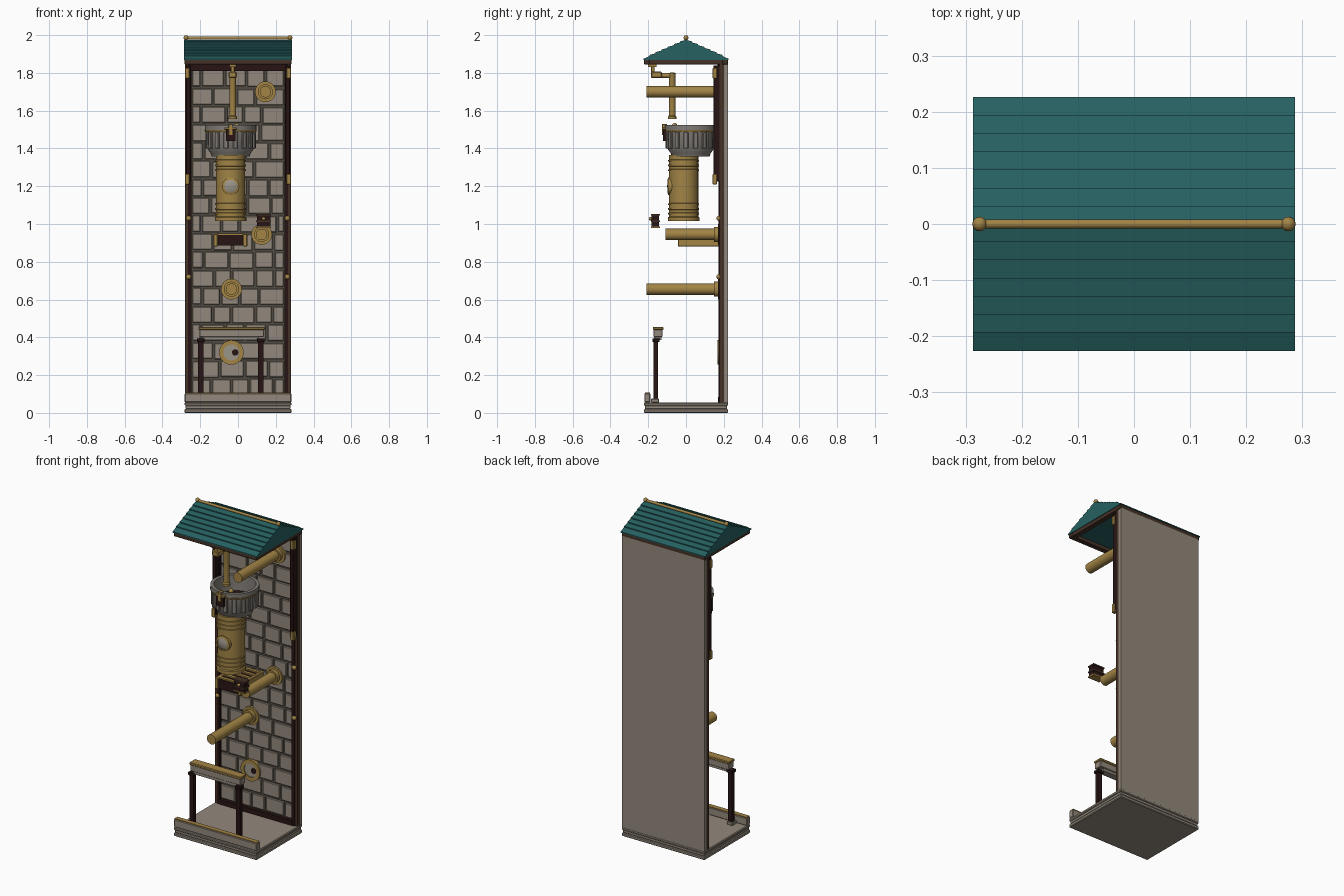
import bpy, bmesh, math, random
from mathutils import Matrix, Vector

random.seed(4)
cube = bpy.data.objects.get("Cube")
if cube:
    bpy.data.objects.remove(cube, do_unlink=True)


def material(name, r, g, b):
    m = bpy.data.materials.new(name)
    m.use_nodes = True
    m.diffuse_color = (r, g, b, 1)
    m.node_tree.nodes["Principled BSDF"].inputs["Base Color"].default_value = (r, g, b, 1)
    return m


BRASS = material("brass", 0.36, 0.23, 0.06)
TEAL = material("teal_roof", 0.02, 0.12, 0.12)
STONE = material("warm_stone", 0.29, 0.25, 0.20)
MORTAR = material("dark_mortar", 0.08, 0.068, 0.052)
DARK = material("dark_wood", 0.022, 0.007, 0.007)
BROWN = material("brown_wood", 0.06, 0.032, 0.02)
METAL = material("grey_metal", 0.22, 0.20, 0.18)
GLASS = material("pale_glass", 0.33, 0.30, 0.25)


def finish(name, bm, mat, smooth=False):
    bmesh.ops.recalc_face_normals(bm, faces=bm.faces)
    me = bpy.data.meshes.new(name)
    bm.to_mesh(me)
    bm.free()
    me.materials.append(mat)
    ob = bpy.data.objects.new(name, me)
    bpy.context.collection.objects.link(ob)
    if smooth:
        bpy.ops.object.select_all(action="DESELECT")
        ob.select_set(True)
        bpy.context.view_layer.objects.active = ob
        bpy.ops.object.shade_smooth_by_angle(angle=math.radians(35))
    return ob


def add_box(bm, x, y, z):
    size = [b - a for a, b in (x, y, z)]
    mid = [(a + b) / 2 for a, b in (x, y, z)]
    bmesh.ops.create_cube(bm, size=1, matrix=Matrix.Translation(mid) @ Matrix.Diagonal((*size, 1)))


def box(name, x, y, z, mat, bevel=0):
    bm = bmesh.new()
    add_box(bm, x, y, z)
    if bevel:
        bmesh.ops.bevel(bm, geom=bm.edges[:], offset=bevel, segments=1, affect="EDGES")
    return finish(name, bm, mat)


def mirrored(name, x, y, z, mat, bevel=0):
    box("left_" + name, x, y, z, mat, bevel)
    box("right_" + name, (-x[1], -x[0]), y, z, mat, bevel)


def lathe(name, profile, at, mat, axis="Z", n=32):
    """Spin (radius, height) points around an axis through a point."""
    turn = {"Z": Matrix(), "Y": Matrix.Rotation(-math.pi / 2, 4, "X"),
            "X": Matrix.Rotation(math.pi / 2, 4, "Y")}[axis]
    bm = bmesh.new()
    vs = [bm.verts.new((r, 0, h)) for r, h in profile]
    es = [bm.edges.new(p) for p in zip(vs, vs[1:])]
    bmesh.ops.spin(bm, geom=vs + es, cent=(0, 0, 0), axis=(0, 0, 1), angle=2 * math.pi, steps=n)
    bmesh.ops.remove_doubles(bm, verts=bm.verts, dist=1e-5)
    bmesh.ops.transform(bm, matrix=Matrix.Translation(at) @ turn, verts=bm.verts)
    return finish(name, bm, mat, True)


def rod(name, r, h, at, mat, axis="Z", n=24):
    return lathe(name, [(0, 0), (r, 0), (r, h), (0, h)], at, mat, axis, n)


def ball(name, r, at, mat=BRASS):
    bm = bmesh.new()
    bmesh.ops.create_uvsphere(bm, u_segments=16, v_segments=8, radius=r, matrix=Matrix.Translation(at))
    return finish(name, bm, mat, True)


# Stepped base and front kerb
box("base_plinth", (-.283, .283), (-.223, .223), (0, .02), STONE, .004)
box("base_middle", (-.278, .278), (-.218, .218), (.02, .04), STONE, .004)
box("base_floor", (-.283, .283), (-.223, .223), (.038, .055), STONE, .004)
box("front_kerb", (-.283, .283), (-.221, -.188), (.055, .103), STONE, .004)
box("kerb_cap", (-.28, .28), (-.218, -.19), (.102, .107), BRASS)

# Back wall with mortar plane and bricks in staggered rows
box("back_wall", (-.28, .28), (.198, .222), (.05, 1.85), STONE)
box("mortar_plane", (-.25, .25), (.19, .199), (.055, 1.85), MORTAR)
bm = bmesh.new()
rows, gap, left, right = 18, .012, -.248, .248
row_height = 1.73 / rows
for i in range(rows):
    z = .085 + i * row_height
    x = left
    width = random.uniform(.05, .075) if i % 2 else random.uniform(.1, .125)
    while x < right - .02:
        end = min(x + width, right)
        if right - end < .035:
            end = right
        drop = random.uniform(0, .01)
        add_box(bm, (x + gap / 2, end - gap / 2), (.179, .192),
                (z + gap / 2 + drop / 2, z + row_height - gap / 2 + drop / 2))
        x, width = end, random.uniform(.09, .135)
bmesh.ops.bevel(bm, geom=bm.edges[:], offset=.003, segments=1, affect="EDGES")
finish("wall_bricks", bm, STONE)

# Timber frame around the wall
mirrored("outer_post", (.262, .281), (.178, .2), (.055, 1.85), BROWN)
mirrored("inner_post", (.245, .264), (.172, .196), (.055, 1.85), DARK)
mirrored("upper_post", (.252, .276), (.145, .185), (1.225, 1.84), DARK, .003)
box("top_rail", (-.25, .25), (.168, .196), (1.81, 1.85), DARK)
box("bottom_rail", (-.25, .25), (.17, .196), (.055, .085), DARK)
for z in (1.21, 1.77):
    mirrored("post_bracket", (.257, .28), (.141, .165), (z, z + .055), BRASS, .003)
for side in (-1, 1):
    for z in (.72, 1.03):
        ball("post_stud", .014, (side * .261, .175, z))

# Roof: eave frame, stepped boards and ridge rod
for s, label in ((1, "back"), (-1, "front")):
    a, b = sorted((s * .222, s * .192))
    box(label + "_eave", (-.284, .284), (a, b), (1.845, 1.875), BROWN, .003)
mirrored("side_eave", (.252, .283), (-.2, .2), (1.845, 1.874), BROWN, .003)
boards = 7
half = []
for i in range(boards):
    t0, t1 = i / boards, (i + 1) / boards
    half += [(.226 * (1 - t0), 1.874 + .1 * t0 + (.007 if i else 0)),
             (.226 * (1 - t1), 1.874 + .1 * t1 + .001)]
half = [(.226, 1.868)] + half
outline = half + [(-y, z) for y, z in reversed(half[:-1])]
bm = bmesh.new()
face = bm.faces.new([bm.verts.new((-.287, y, z)) for y, z in outline])
ext = bmesh.ops.extrude_face_region(bm, geom=[face])
bmesh.ops.translate(bm, vec=(.574, 0, 0), verts=[v for v in ext["geom"] if isinstance(v, bmesh.types.BMVert)])
finish("roof_boards", bm, TEAL)
rod("ridge_rod", .008, .56, (-.28, 0, 1.984), BRASS, "X", 16)
for s in (-1, 1):
    ball("ridge_finial", .013, (s * .275, 0, 1.986))

# Wall pipes with flanges
for x, z, front in ((.145, 1.70, -.21), (.125, .945, -.108), (-.035, .655, -.21)):
    rod("wall_pipe", .03, .19 - front, (x, front, z), BRASS, "Y")
    rod("pipe_flange", .055, .02, (x, .17, z), BRASS, "Y")
    rod("pipe_collar", .04, .035, (x, .148, z), BRASS, "Y")

# Low wall port
lathe("port_ring", [(.042, 0), (.065, 0), (.065, .025), (.042, .025), (.042, 0)], (-.035, .168, .32), BRASS, "Y")
rod("port_glass", .043, .012, (-.035, .174, .32), GLASS, "Y")
rod("port_opening", .017, .004, (-.015, .171, .32), DARK, "Y")

# Raised counter on two legs
for x in (-.197, .121):
    box("counter_leg", (x - .014, x + .014), (-.172, -.148), (.055, .395), DARK)
    box("leg_foot", (x - .02, x + .02), (-.185, -.142), (.055, .075), STONE, .003)
    box("leg_cap", (x - .02, x + .02), (-.178, -.14), (.375, .395), DARK, .003)
box("counter_underside", (-.185, .11), (-.17, -.13), (.387, .405), STONE)
box("counter_body", (-.205, .138), (-.172, -.124), (.402, .442), STONE, .003)
box("counter_top", (-.21, .142), (-.176, -.12), (.44, .455), BRASS, .003)

# Shelf under the tank
box("shelf_box", (-.108, .032), (-.035, .185), (.885, .942), DARK)
for x in (-.118, .038):
    box("shelf_side", (x - .011, x + .011), (-.042, .185), (.88, .948), BRASS, .003)
for i in range(5):
    y = -.03 + i * .045
    box("shelf_slat", (-.11, .034), (y, y + .02), (.94, .95), BRASS)

# Small lantern box
box("lantern_body", (.1, .172), (-.182, -.142), (.985, 1.05), DARK)
for z in (.98, 1.01, 1.045):
    box("lantern_band", (.096, .176), (-.186, -.138), (z, z + .008), BROWN if z > 1 else BRASS)
ball("lantern_knob", .01, (.136, -.187, 1.028))

# Banded brass tank with round window
tank = (-.039, -.012, 0)
lathe("tank", [(0, 1.015), (.083, 1.015), (.083, 1.035), (.077, 1.04), (.077, 1.365), (0, 1.365)], tank, BRASS)
for z in (1.055, 1.08, 1.105, 1.285, 1.31, 1.335):
    lathe("tank_band", [(.075, z - .006), (.082, z - .004), (.082, z + .004), (.075, z + .006)], tank, BRASS)
lathe("window_ring", [(.034, 0), (.046, .004), (.046, .04), (.034, .04), (.034, 0)], (-.039, -.098, 1.2), BRASS, "Y")
lathe("window_glass", [(0, 0), (.02, .002), (.036, .008), (.036, .03)], (-.039, -.1, 1.2), GLASS, "Y")

# Ribbed open hopper
hop = (-.039, .025, 0)
lathe("hopper", [(0, 1.357), (.1, 1.357), (.106, 1.375), (.124, 1.4), (.126, 1.49), (.137, 1.495), (.137, 1.523),
                 (.118, 1.523), (.112, 1.42), (0, 1.4)], hop, METAL)
lathe("hopper_trim", [(.126, 1.487), (.134, 1.487), (.139, 1.498), (.126, 1.499)], hop, BRASS)
lathe("hopper_fill", [(0, 1.43), (.112, 1.43)], hop, DARK)
for i in range(16):
    rib = box("hopper_rib", (-.012, .012), (.12, .134), (1.4, 1.488), METAL, .003)
    rib.location = hop
    rib.rotation_euler.z = 2 * math.pi * (i + .5) / 16
box("hopper_gate", (-.064, -.014), (-.122, -.09), (1.44, 1.5), DARK)
box("gate_bar", (-.072, -.006), (-.126, -.1), (1.5, 1.512), BRASS, .002)
box("gate_handle", (-.05, -.028), (-.126, -.1), (1.47, 1.53), BRASS, .002)
ball("hopper_knob", .014, (-.005, -.06, 1.52))

# Overhead spout
lathe("spout_pipe", [(0, 1.555), (.022, 1.555), (.022, 1.568), (.017, 1.575), (.017, 1.79), (.02, 1.8), (0, 1.802)],
      (-.028, -.073, 0), BRASS)
rod("spout_arm", .013, .1, (-.028, -.165, 1.786), BRASS, "Y")
box("spout_valve", (-.05, -.006), (-.186, -.127), (1.772, 1.808), BRASS, .006)
rod("valve_hanger", .009, .06, (-.028, -.175, 1.8), BRASS)
box("hanger_plate", (-.045, -.011), (-.2, -.155), (1.832, 1.85), BRASS)
